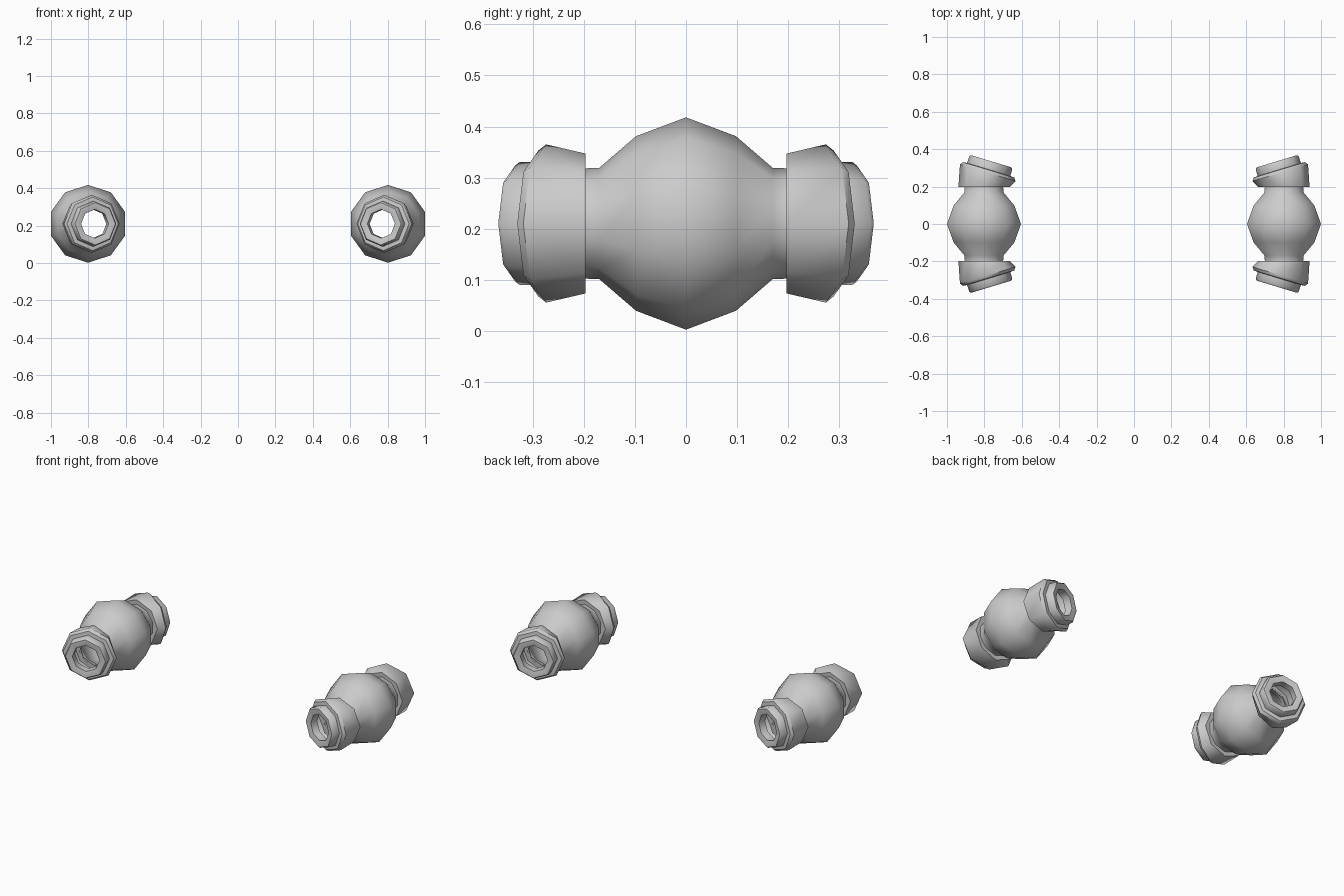
import bpy, bmesh, math
from mathutils import Vector

if "Cube" in bpy.data.objects:
    bpy.data.objects.remove(bpy.data.objects["Cube"])

PX, PZ = 0.802, 0.21          # pod axis position
TILT = math.radians(16.8)     # nozzles lean towards the centre line


def loft(name, rings, sides, angle):
    """Rings are (centre x, centre y, radius, tilt); consecutive ones are bridged."""
    bm = bmesh.new()
    loops = []
    for cx, cy, r, tilt in rings:
        loop = []
        for i in range(sides):
            a = math.pi / 2 + 2 * math.pi * i / sides
            u = r * math.cos(a)
            loop.append(bm.verts.new((cx + u * math.cos(tilt),
                                      cy + u * math.sin(tilt),
                                      PZ + r * math.sin(a))))
        loops.append(loop)
    for a, b in zip(loops, loops[1:]):
        for i in range(sides):
            j = (i + 1) % sides
            bm.faces.new((a[i], a[j], b[j], b[i]))
    bmesh.ops.recalc_face_normals(bm, faces=bm.faces)
    me = bpy.data.meshes.new(name)
    bm.to_mesh(me)
    bm.free()
    ob = bpy.data.objects.new(name, me)
    bpy.context.collection.objects.link(ob)
    bpy.ops.object.select_all(action='DESELECT')
    bpy.context.view_layer.objects.active = ob
    ob.select_set(True)
    bpy.ops.object.shade_smooth_by_angle(angle=math.radians(angle))
    return ob


# Bulbous body profile (y, radius)
body = [(-0.2, 0.108), (-0.17, 0.109), (-0.098, 0.171), (0, 0.208),
        (0.098, 0.171), (0.17, 0.109), (0.2, 0.108)]

# Tilted nozzle profile (distance along the tilted axis, radius)
nozzle = [(0.0, 0.155), (0.016, 0.143), (0.018, 0.121), (0.055, 0.12),
          (0.064, 0.113), (0.064, 0.102), (0.058, 0.077), (0.015, 0.077)]

for sx, side in ((-1, "left"), (1, "right")):
    loft(side + "_body", [(sx * PX, y, r, 0) for y, r in body], 10, 50)
    for sy, end in ((-1, "front"), (1, "back")):
        t = sx * sy * TILT
        # Collar starts square to the body, then leans over
        rings = [(sx * PX, sy * 0.2, 0.1, 0), (sx * PX, sy * 0.197, 0.137, 0)]
        for d, r in nozzle:
            rings.append((sx * (0.782 - d * math.sin(TILT)),
                          sy * (0.274 + d * math.cos(TILT)), r, t))
        loft(side + "_" + end + "_nozzle", rings, 8, 46)
